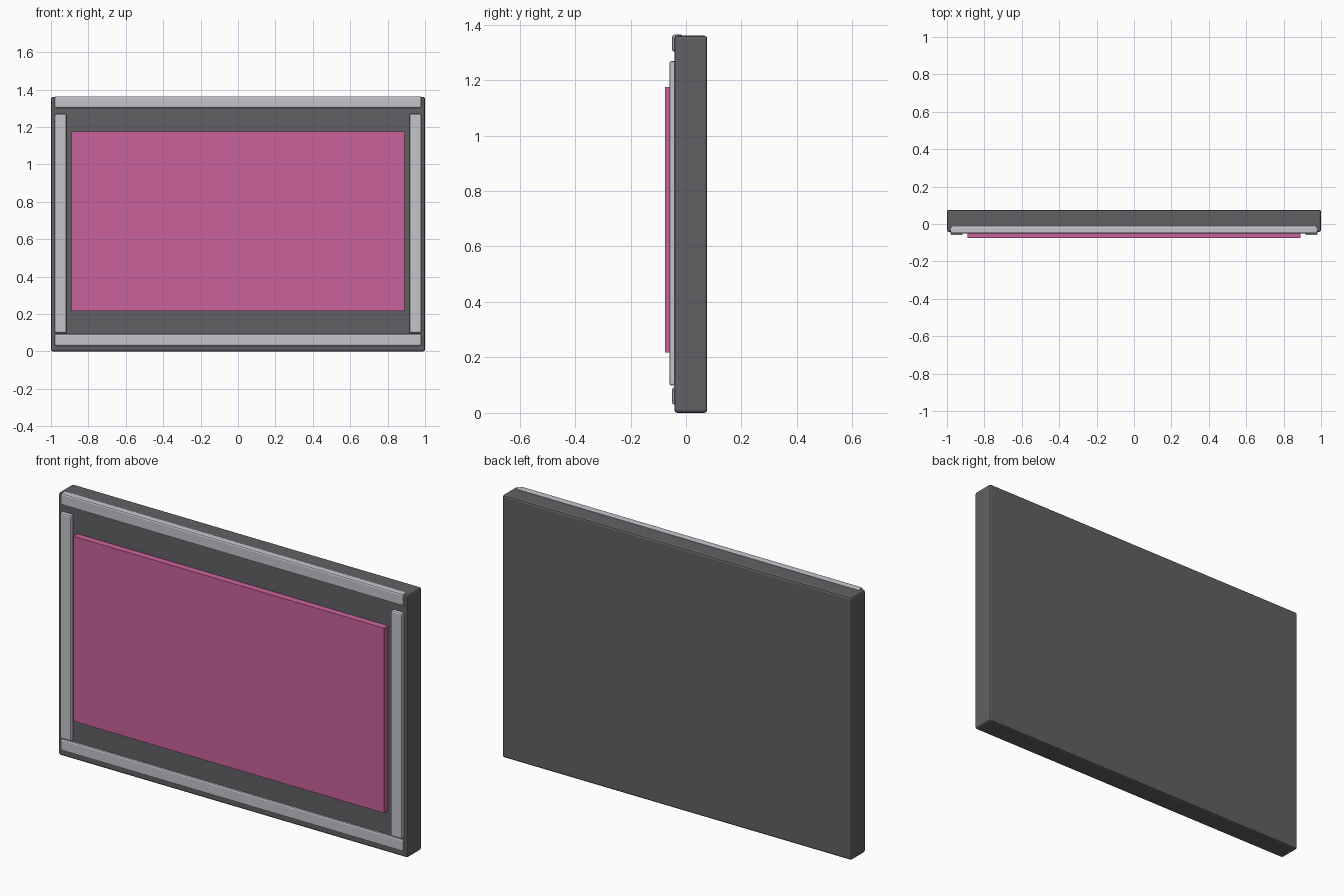
import bpy
import bmesh
from mathutils import Vector

if "Cube" in bpy.data.objects:
    bpy.data.objects.remove(bpy.data.objects["Cube"])


def material(name, color):
    m = bpy.data.materials.new(name)
    m.diffuse_color = color
    m.use_nodes = True
    m.node_tree.nodes["Principled BSDF"].inputs["Base Color"].default_value = m.diffuse_color
    return m


def box(name, lo, hi, bevel, mat=None):
    """Bevelled box between two corners."""
    lo, hi = Vector(lo), Vector(hi)
    bm = bmesh.new()
    bmesh.ops.create_cube(bm, size=1)
    bmesh.ops.scale(bm, vec=hi - lo, verts=bm.verts)
    bmesh.ops.translate(bm, vec=(lo + hi) / 2, verts=bm.verts)
    mesh = bpy.data.meshes.new(name)
    bm.to_mesh(mesh)
    bm.free()
    obj = bpy.data.objects.new(name, mesh)
    bpy.context.collection.objects.link(obj)
    if mat:
        mesh.materials.append(mat)
    if bevel:
        mod = obj.modifiers.new("bevel", "BEVEL")
        mod.width = bevel
        mod.segments = 2
    return obj


dark = material("dark_casing", (0.12, 0.12, 0.13, 1))
silver = material("silver_trim", (0.55, 0.56, 0.6, 1))
pink = material("pink_screen", (0.6, 0.12, 0.33, 1))

# Casing
box("casing", (-1, -0.042, 0), (1, 0.076, 1.36), 0.01, dark)

# Horizontal trim; the top one stands just proud of the casing
box("top_trim", (-0.98, -0.05, 1.302), (0.98, -0.012, 1.364), 0.008, silver)
box("bottom_trim", (-0.98, -0.05, 0.03), (0.98, -0.012, 0.093), 0.008, silver)

# Vertical trim on both sides
for side, x0 in (("left", -0.98), ("right", 0.916)):
    box(side + "_trim", (x0, -0.06, 0.098), (x0 + 0.064, -0.022, 1.268), 0.008, silver)

# Screen panel
box("screen", (-0.89, -0.076, 0.217), (0.89, -0.04, 1.175), 0, pink)
